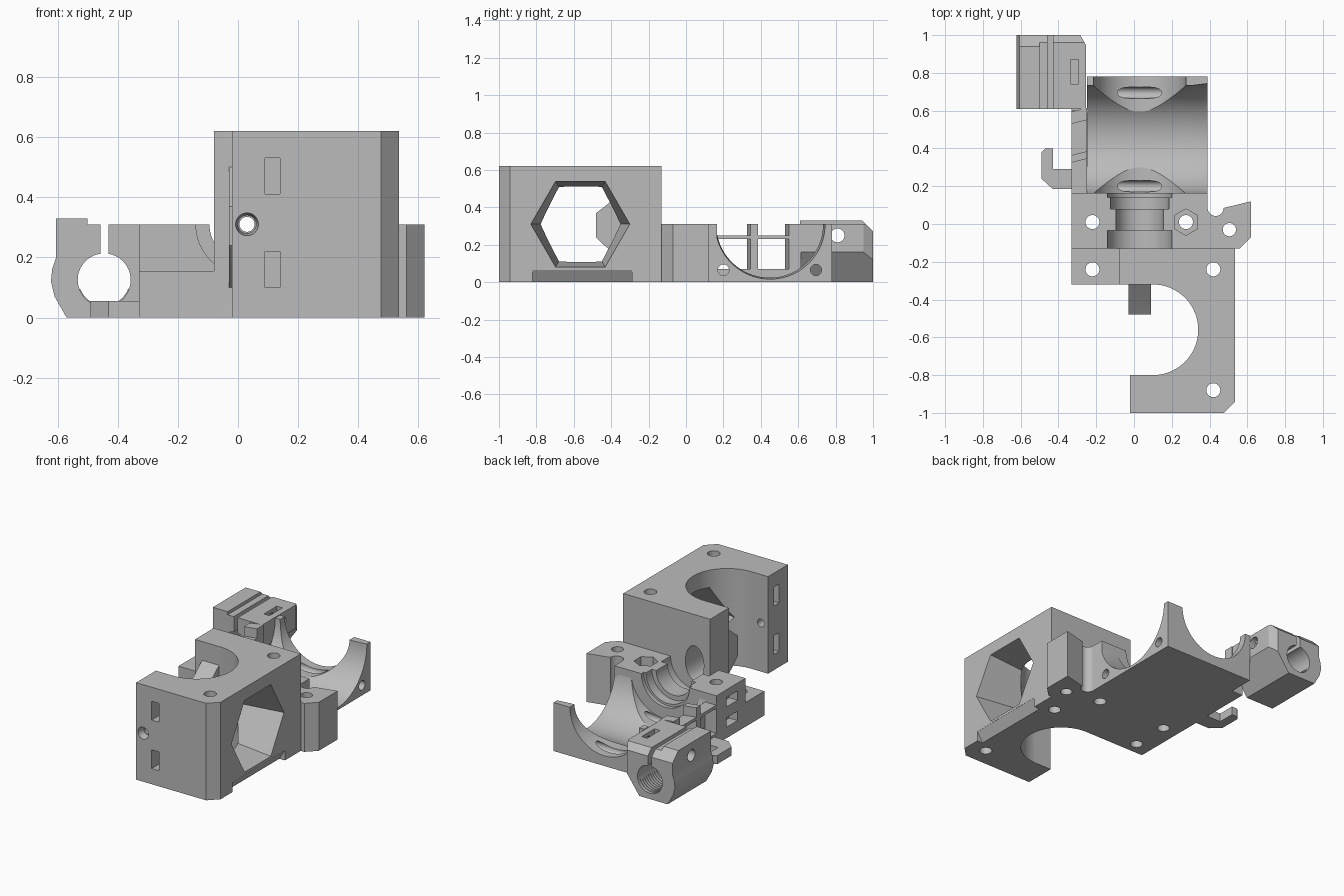
import bpy, bmesh, math
from mathutils import Vector

cube = bpy.data.objects.get("Cube")
if cube:
    bpy.data.objects.remove(cube, do_unlink=True)

grey = bpy.data.materials.new("plain grey")
grey.use_nodes = True
grey.diffuse_color = (0.5, 0.5, 0.5, 1)
grey.node_tree.nodes["Principled BSDF"].inputs["Base Color"].default_value = (0.5, 0.5, 0.5, 1)


def arc(cx, cy, r, start=0, end=360, n=64, stretch=1):
    """Points on an arc; a full turn leaves out the repeated last point."""
    steps = n if abs(end - start) >= 360 else n - 1
    angles = [math.radians(start + (end - start) * i / steps) for i in range(n)]
    return [(cx + r * math.cos(a), cy + r * stretch * math.sin(a)) for a in angles]


def rect(a0, a1, b0, b1):
    return [(a0, b0), (a1, b0), (a1, b1), (a0, b1)]


def prism(name, pts, lo, hi, axis="z", taper=1):
    """Extrude a profile along an axis; taper scales the far end about its middle."""
    place = {"x": lambda a, b, h: (h, a, b),
             "y": lambda a, b, h: (a, h, b),
             "z": lambda a, b, h: (a, b, h)}[axis]
    ca = sum(p[0] for p in pts) / len(pts)
    cb = sum(p[1] for p in pts) / len(pts)
    bm = bmesh.new()
    near = [bm.verts.new(Vector(place(a, b, lo))) for a, b in pts]
    far = [bm.verts.new(Vector(place(ca + (a - ca) * taper, cb + (b - cb) * taper, hi)))
           for a, b in pts]
    bm.faces.new(near)
    bm.faces.new(far[::-1])
    for i in range(len(pts)):
        j = (i + 1) % len(pts)
        bm.faces.new((near[i], far[i], far[j], near[j]))
    bmesh.ops.recalc_face_normals(bm, faces=bm.faces)
    mesh = bpy.data.meshes.new(name)
    bm.to_mesh(mesh)
    bm.free()
    mesh.materials.append(grey)
    obj = bpy.data.objects.new(name, mesh)
    bpy.context.collection.objects.link(obj)
    return obj


def cut(obj, pts, lo, hi, axis="z", taper=1):
    """Subtract a prism from a part."""
    cutter = prism("cutter", pts, lo, hi, axis, taper)
    cutter.hide_render = True
    mod = obj.modifiers.new("cut", "BOOLEAN")
    mod.operation, mod.solver, mod.object = "DIFFERENCE", "EXACT", cutter
    bpy.context.view_layer.objects.active = obj
    bpy.ops.object.modifier_apply(modifier=mod.name)
    bpy.data.objects.remove(cutter, do_unlink=True)


MID_X, MID_Z = 0.03, 0.31
parts = []

# Tall block, open on its left around a vertical bore
outline = [(-0.08, -0.13), (-0.08, -0.32)] + arc(0.1, -0.56, 0.24, 90, -90, 48)
outline += [(-0.02, -0.8), (-0.02, -1), (0.475, -1), (0.535, -0.94), (0.535, -0.13)]
block = prism("tall_block", outline, 0, 0.62)
cut(block, arc(-0.565, MID_Z, 0.265, n=6), 0.537, 0.15, "x", 0.77)   # hex window
for y in (-0.24, -0.88):
    cut(block, arc(0.42, y, 0.037), -0.1, 0.7)
cut(block, arc(MID_X, MID_Z, 0.025), -1.1, 0, "y")                   # long bore
cut(block, arc(MID_X, MID_Z, 0.038), -1.001, -0.95, "y", 0.8)
cut(block, arc(MID_X, MID_Z, 0.065, stretch=1.7), -0.3, 0, "y")      # oval opening
for z in (0.1, 0.41):                                                # tie slots
    cut(block, rect(0.09, 0.14, z, z + 0.12), -1.1, -0.86, "y")
    cut(block, rect(-0.91, -0.86, z, z + 0.12), -0.1, 0.12, "x")
cut(block, [(0.49, -0.01), (0.6, -0.01), (0.6, 0.065), (0.534, 0.065), (0.495, 0)],
    -0.82, -0.29, "y")                                               # lower relief
parts.append(block)

# Faceted catch inside the bore
catch = prism("bore_catch", [(-0.31, 0.5), (-0.32, 0.5), (-0.44, 0.4), (-0.48, 0.37), (-0.48, 0.24),
                             (-0.44, 0.2), (-0.32, 0.1), (-0.31, 0.1)], -0.03, 0.09, "x")
cut(catch, arc(MID_X, MID_Z, 0.025), -0.6, 0, "y")
parts.append(catch)

# Low mounting tab
tab = prism("mounting_tab", rect(-0.33, -0.07, -0.32, -0.125), 0, 0.155)
cut(tab, arc(-0.22, -0.24, 0.037), -0.1, 0.3)
parts.append(tab)

# Grooved mount with a notched ear
outline = [(-0.33, -0.13), (0.56, -0.13), (0.62, -0.07), (0.62, 0.12)]
outline += arc(0.4325, 0.085, 0.0425, 0, -180, 24) + [(0.39, 0.165), (-0.33, 0.165)]
mount = prism("groove_mount", outline, 0, 0.31)
for lo, hi, r in ((-0.14, -0.035, 0.17), (-0.05, 0.09, 0.125), (0.08, 0.145, 0.155),
                  (0.14, 0.2, 0.17)):
    cut(mount, arc(MID_X, MID_Z, r), lo, hi, "y")
cut(mount, arc(-0.22, 0.01, 0.037), -0.1, 0.4)
cut(mount, arc(0.275, 0.01, 0.037), -0.1, 0.4)
cut(mount, arc(0.275, 0.01, 0.07, 90, 450, 6), 0.25, 0.4)            # nut pocket
cut(mount, arc(0.505, -0.03, 0.035), -0.1, 0.4)
for z in (0.07, 0.2):
    cut(mount, rect(-0.05, 0.06, z, z + 0.06), -0.4, -0.27, "x")
parts.append(mount)

# Cradle hollowed by two crossing cylinders
cradle = prism("crossed_cradle", rect(-0.25, 0.39, 0.16, 0.78), 0, 0.31)
cut(cradle, arc(0.447, MID_Z, 0.286, n=96), -0.4, 0.5, "x")
cut(cradle, arc(0.45, MID_Z, 0.295, n=96), 0.4, 0.28, "x", 0.95)
cut(cradle, arc(MID_X, MID_Z, 0.245, n=96), 0.1, 0.9, "y")
for y in (0.2, 0.695):
    cut(cradle, arc(y, 0.065, 0.03, n=32), -0.4, 0.5, "x")
parts.append(cradle)

# Side rail: floor, posts and thin bar
parts.append(prism("side_floor", rect(-0.33, -0.245, 0.16, 0.615), 0, 0.07))
for name, y0, y1 in (("middle_post", 0.325, 0.385), ("rear_post", 0.53, 0.615)):
    parts.append(prism(name, [(-0.33, y0), (-0.25, y0 + 0.02), (-0.25, y1), (-0.33, y1 - 0.02)],
                       0, 0.31))
parts.append(prism("thin_bar", rect(-0.33, -0.25, 0.16, 0.6), 0.23, 0.25))

# Side hook
parts.append(prism("side_hook", [(-0.32, 0.185), (-0.43, 0.185), (-0.49, 0.24), (-0.49, 0.38),
                                 (-0.47, 0.4), (-0.43, 0.4), (-0.43, 0.29), (-0.32, 0.29)],
                   0, 0.055))

# Split rod clamp
outline = [(-0.57, 0), (-0.37, 0), (-0.255, 0.16), (-0.255, 0.31), (-0.5, 0.31), (-0.5, 0.33),
           (-0.605, 0.33), (-0.605, 0.2), (-0.618, 0.16), (-0.622, 0.12), (-0.61, 0.07)]
clamp = prism("rod_clamp", outline, 0.61, 1.0, "y")
cut(clamp, arc(-0.445, 0.125, 0.088), 0.5, 1.1, "y")
cut(clamp, rect(-0.457, -0.43, 0.15, 0.4), 0.5, 1.1, "y")
cut(clamp, [(0.94, 0.331), (1.001, 0.27), (1.1, 0.27), (1.1, 0.4), (0.94, 0.4)], -0.7, -0.2, "x")
cut(clamp, [(-0.29, 1.01), (-0.25, 0.94), (-0.2, 0.94), (-0.2, 1.01)], -0.1, 0.4)
cut(clamp, arc(0.81, 0.25, 0.037), -0.7, -0.2, "x")                  # clamp screw
cut(clamp, rect(-0.335, -0.295, 0.74, 0.87), 0.2, 0.4)               # nut slot
parts.append(clamp)

# Fine grip ridges along the rod bore
for i in range(15):
    y = 0.69 + i * 0.02
    ridge = prism("bore_ridge", arc(-0.445, 0.125, 0.09, 200, 340, 16)
                  + arc(-0.445, 0.125, 0.085, 340, 200, 16), y, y + 0.01, "y")
    parts.append(ridge)

# Smooth the round walls, keep the edges crisp
bpy.ops.object.select_all(action="DESELECT")
for part in parts:
    part.select_set(True)
bpy.context.view_layer.objects.active = parts[0]
bpy.ops.object.shade_smooth_by_angle(angle=math.radians(25))
